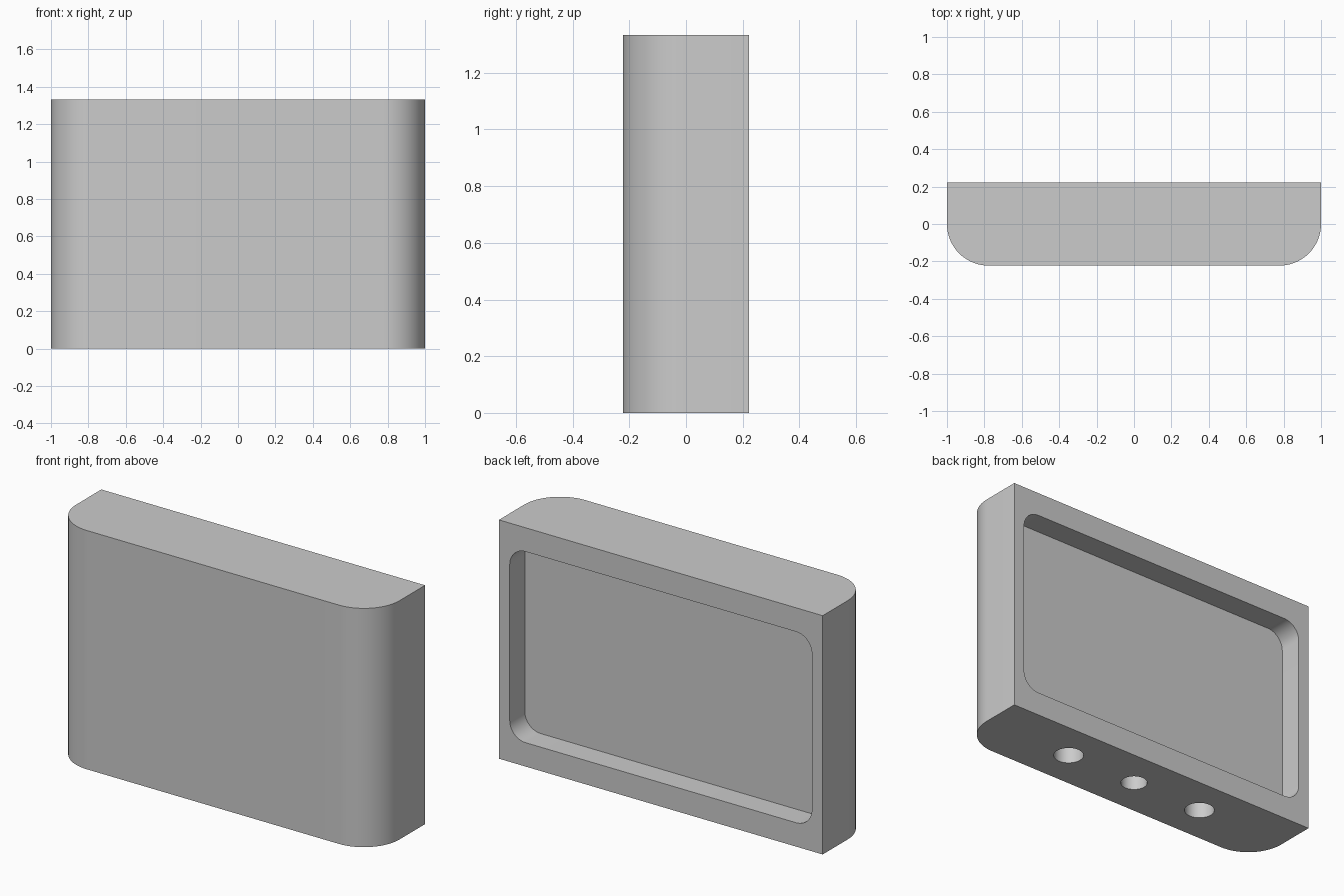
import bpy
import bmesh
from math import radians, sin, cos, pi
from mathutils import Vector

if "Cube" in bpy.data.objects:
    bpy.data.objects.remove(bpy.data.objects["Cube"])

U = 2 / 45                       # design unit
W, D, H = 45 * U, 10 * U, 30 * U  # width, depth, height

grey = bpy.data.materials.new("plain grey")
grey.use_nodes = True
grey.diffuse_color = (0.6, 0.6, 0.6, 1)
grey.node_tree.nodes["Principled BSDF"].inputs["Base Color"].default_value = grey.diffuse_color


def arc(cx, cy, r, start, steps=20):
    """Quarter turn of points, counter-clockwise from start degrees."""
    angles = [radians(start) + pi / 2 * i / steps for i in range(steps + 1)]
    return [(cx + r * cos(a), cy + r * sin(a)) for a in angles]


def prism(name, points, offset):
    """Extrude a closed outline of 3D points along offset."""
    bm = bmesh.new()
    face = bm.faces.new([bm.verts.new(p) for p in points])
    grown = bmesh.ops.extrude_face_region(bm, geom=[face])["geom"]
    moved = [g for g in grown if isinstance(g, bmesh.types.BMVert)]
    bmesh.ops.translate(bm, verts=moved, vec=Vector(offset))
    bmesh.ops.recalc_face_normals(bm, faces=bm.faces)
    mesh = bpy.data.meshes.new(name)
    bm.to_mesh(mesh)
    bm.free()
    mesh.materials.append(grey)
    obj = bpy.data.objects.new(name, mesh)
    bpy.context.collection.objects.link(obj)
    return obj


def cut(target, cutter):
    """Subtract the cutter from the target, then discard it."""
    cutter.hide_render = True
    mod = target.modifiers.new("cut", "BOOLEAN")
    mod.operation = "DIFFERENCE"
    mod.solver = "EXACT"
    mod.object = cutter
    bpy.context.view_layer.objects.active = target
    bpy.ops.object.modifier_apply(modifier=mod.name)
    bpy.data.objects.remove(cutter)


# Case: flat back, two large rounded front corners
R = 5 * U
outline = [(W / 2, D / 2), (-W / 2, D / 2)]
outline += arc(-W / 2 + R, -D / 2 + R, R, 180)
outline += arc(W / 2 - R, -D / 2 + R, R, 270)
case = prism("case", [(x, y, 0) for x, y in outline], (0, 0, H))

# Rounded rectangular recess in the back
r = 2.2 * U
hx, hz = W / 2 - 1.5 * U - r, H / 2 - 3 * U - r
window = []
for sx, sz, start in ((1, 1, 0), (-1, 1, 90), (-1, -1, 180), (1, -1, 270)):
    window += arc(sx * hx, H / 2 + sz * hz, r, start, 12)
floor_y = D / 2 - 3 * U
cut(case, prism("recess_cutter", [(x, floor_y, z) for x, z in window], (0, 4 * U, 0)))

# Three round sockets in the underside, the middle one slightly smaller
for x, radius in ((-10 * U, 1.75 * U), (0, 1.55 * U), (10 * U, 1.75 * U)):
    ring = [(x + radius * cos(a), radius * sin(a), -U)
            for a in (2 * pi * i / 48 for i in range(48))]
    cut(case, prism("socket_cutter", ring, (0, 0, 11 * U)))

# Smooth the curves and keep the edges crisp
bpy.ops.object.select_all(action="DESELECT")
case.select_set(True)
bpy.context.view_layer.objects.active = case
bpy.ops.object.shade_smooth_by_angle(angle=radians(30))
